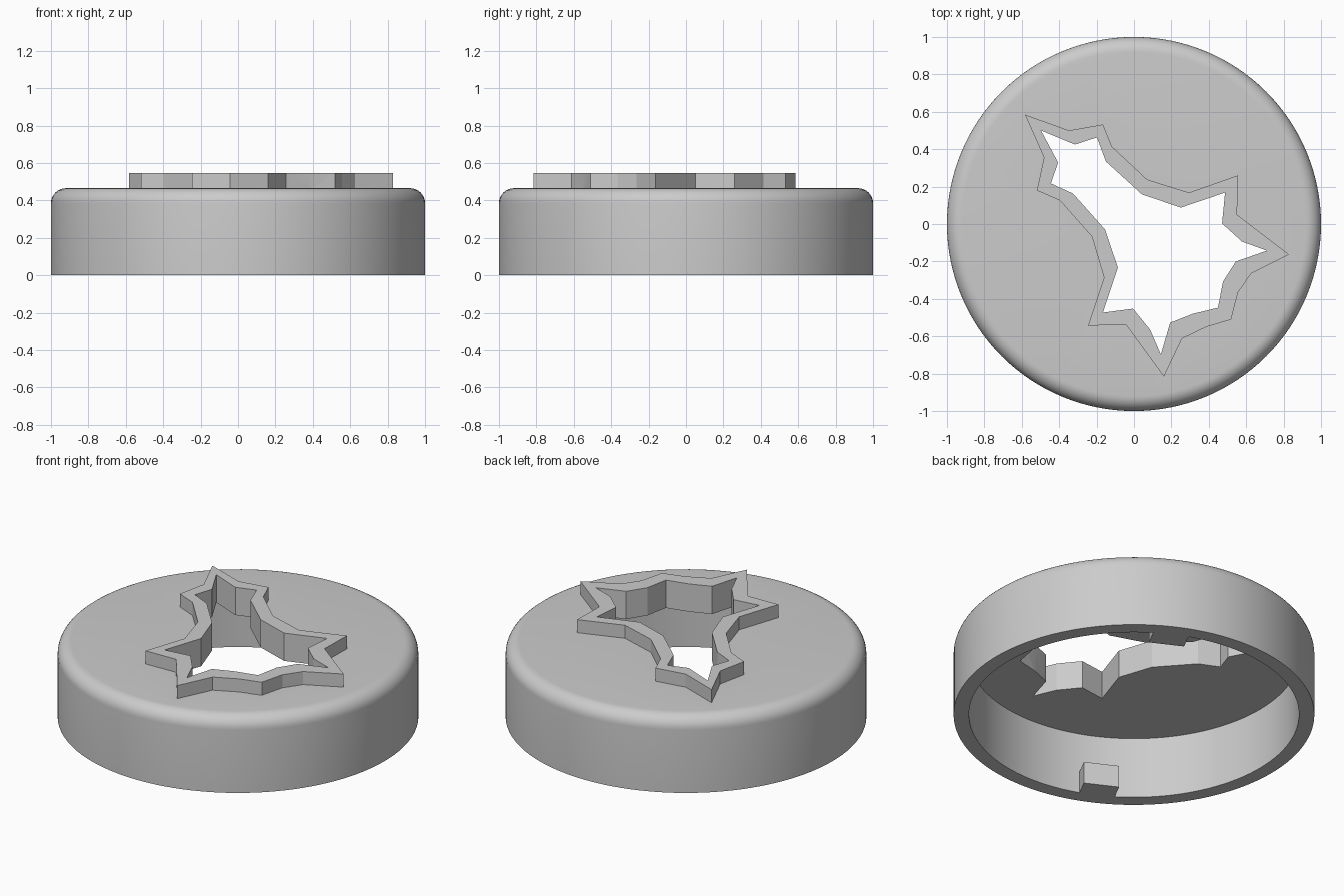
import bpy, bmesh, math
from mathutils import Matrix, Vector

if "Cube" in bpy.data.objects:
    bpy.data.objects.remove(bpy.data.objects["Cube"])

gray = bpy.data.materials.new("light_gray")
gray.diffuse_color = (0.6, 0.6, 0.6, 1)
gray.use_nodes = True
gray.node_tree.nodes["Principled BSDF"].inputs["Base Color"].default_value = gray.diffuse_color


def new_object(name, bm):
    bmesh.ops.recalc_face_normals(bm, faces=bm.faces[:])
    mesh = bpy.data.meshes.new(name)
    bm.to_mesh(mesh)
    bm.free()
    mesh.materials.append(gray)
    obj = bpy.data.objects.new(name, mesh)
    bpy.context.collection.objects.link(obj)
    return obj


def prism(name, outline, z0, z1):
    bm = bmesh.new()
    face = bm.faces.new([bm.verts.new((x, y, z0)) for x, y in outline])
    ext = bmesh.ops.extrude_face_region(bm, geom=[face])
    bmesh.ops.translate(bm, vec=(0, 0, z1 - z0),
                        verts=[v for v in ext["geom"] if isinstance(v, bmesh.types.BMVert)])
    return new_object(name, bm)


def revolve(name, profile, steps=128):
    # closed profile from the axis outwards and back to the axis
    bm = bmesh.new()
    verts = [bm.verts.new((r, 0, z)) for r, z in profile]
    edges = [bm.edges.new(p) for p in zip(verts, verts[1:])]
    bmesh.ops.spin(bm, geom=verts + edges, cent=(0, 0, 0), axis=(0, 0, 1),
                   angle=math.tau, steps=steps, use_duplicate=False)
    bmesh.ops.remove_doubles(bm, verts=bm.verts[:], dist=1e-4)
    return new_object(name, bm)


def combine(target, other, operation):
    mod = target.modifiers.new(operation.lower(), "BOOLEAN")
    mod.operation, mod.solver, mod.object = operation, "EXACT", other
    bpy.context.view_layer.objects.active = target
    bpy.ops.object.modifier_apply(modifier=mod.name)
    bpy.data.objects.remove(other)


# hollow round cap with a rounded top rim
R, INNER, TOP, CEILING, FILLET = 1.0, 0.915, 0.465, 0.375, 0.08
rim = [(R - FILLET + FILLET * math.cos(a), TOP - FILLET + FILLET * math.sin(a))
       for a in [i * math.pi / 16 for i in range(9)]]
cap = revolve("cap_body", [(0, CEILING), (INNER, CEILING), (INNER, 0), (R, 0)] + rim + [(0, TOP)])

# raised star-like collar and the opening through it
collar = [(-.583, .585), (-.348, .5), (-.166, .532), (-.118, .414), (.07, .238), (.294, .168),
          (.556, .26), (.551, .05), (.829, -.163), (.626, -.265), (.556, -.366), (.519, -.511),
          (.39, -.548), (.257, -.612), (.16, -.816), (-.043, -.537), (-.246, -.543),
          (-.16, -.286), (-.225, -.067), (-.396, .126), (-.519, .179), (-.481, .356)]
opening = [(-.497, .5), (-.316, .425), (-.198, .463), (-.15, .334), (.043, .158), (.251, .088),
           (.487, .168), (.471, .003), (.578, -.094), (.711, -.142), (.545, -.2), (.476, -.307),
           (.449, -.447), (.316, -.479), (.193, -.527), (.144, -.698), (.086, -.564),
           (-.005, -.452), (-.166, -.473), (-.086, -.233), (-.155, -.029), (-.326, .163),
           (-.444, .217), (-.406, .329)]
combine(cap, prism("collar", collar, 0.42, 0.545), "UNION")
combine(cap, prism("opening", opening, 0.2, 0.7), "DIFFERENCE")

# two locking tabs on opposite sides of the inner wall
for angle in (63, 243):
    turn = Matrix.Rotation(math.radians(angle), 2)
    box = [(0.80, -0.1), (0.95, -0.1), (0.95, 0.1), (0.80, 0.1)]
    combine(cap, prism("locking_tab", [turn @ Vector(p) for p in box], 0, 0.135), "UNION")

# smooth round walls, crisp edges elsewhere
bpy.ops.object.select_all(action="DESELECT")
cap.select_set(True)
bpy.context.view_layer.objects.active = cap
bpy.ops.object.shade_smooth_by_angle(angle=math.radians(15))
